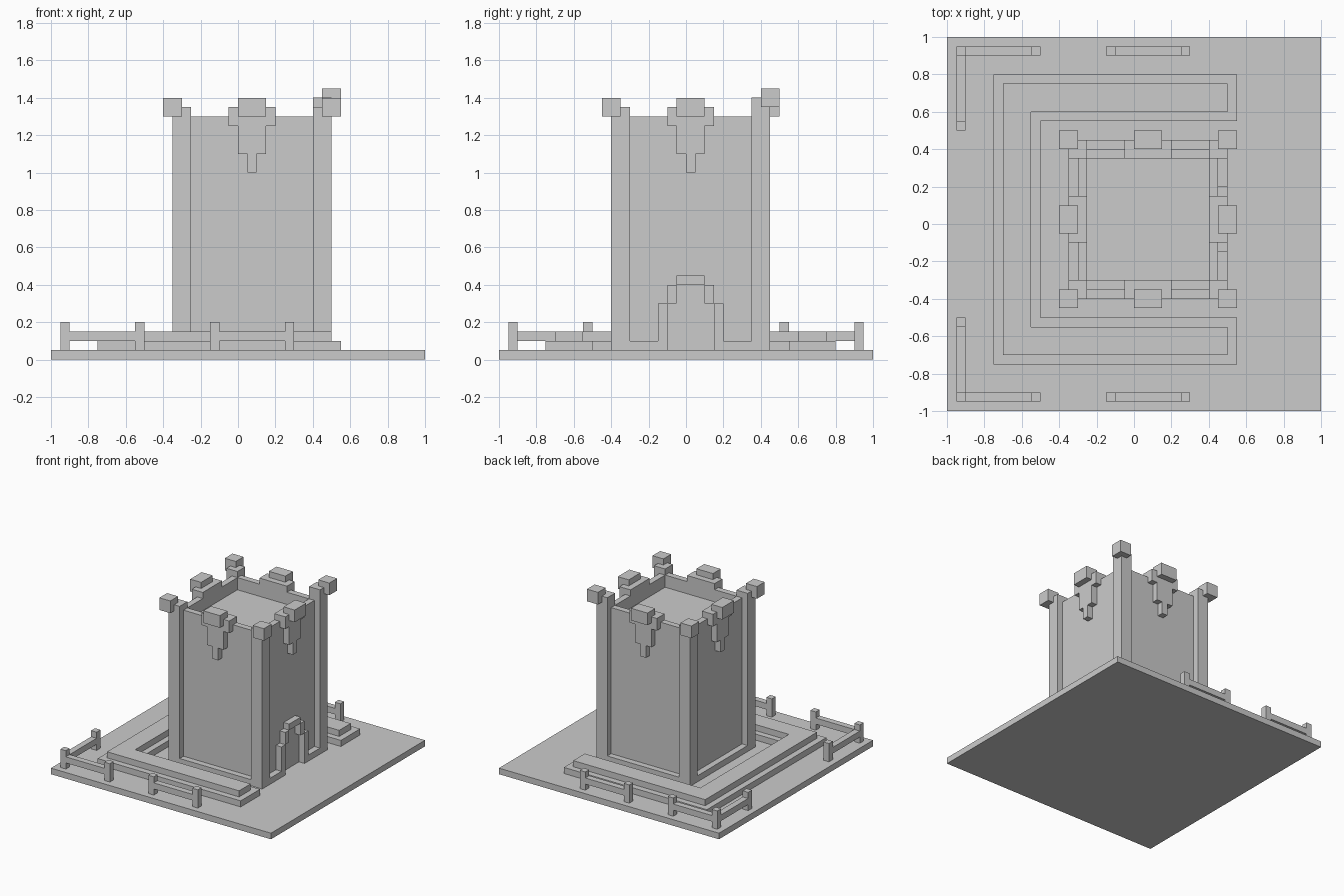
import bpy, bmesh, math
from mathutils import Matrix, Vector

cube = bpy.data.objects.get("Cube")
if cube:
    bpy.data.objects.remove(cube, do_unlink=True)

stone = bpy.data.materials.new("grey stone")
stone.use_nodes = True
GREY = (0.6, 0.6, 0.6, 1.0)
stone.diffuse_color = GREY
stone.node_tree.nodes["Principled BSDF"].inputs["Base Color"].default_value = GREY

CENTRE = Vector((0.075, 0.025, 0))   # middle of the tower plan


def finish(name, bm, loc=(0, 0, 0), turn=0):
    bmesh.ops.recalc_face_normals(bm, faces=bm.faces)
    mesh = bpy.data.meshes.new(name)
    bm.to_mesh(mesh)
    bm.free()
    mesh.materials.append(stone)
    ob = bpy.data.objects.new(name, mesh)
    ob.location = loc
    ob.rotation_euler.z = turn
    bpy.context.collection.objects.link(ob)
    return ob


def boxes(name, parts, loc=(0, 0, 0), turn=0):
    """One object from boxes given as (x0, x1, y0, y1, z0, z1)."""
    bm = bmesh.new()
    for x0, x1, y0, y1, z0, z1 in parts:
        mid = Vector((x0 + x1, y0 + y1, z0 + z1)) / 2
        size = Matrix.Diagonal((x1 - x0, y1 - y0, z1 - z0, 1))
        bmesh.ops.create_cube(bm, size=1, matrix=Matrix.Translation(mid) @ size)
    return finish(name, bm, loc, turn)


def notched_slab(name, x, y, notch_x, notch_y, z):
    """Slab with a rectangular notch open towards +x."""
    outline = [(x[0], y[0]), (x[1], y[0]), (x[1], notch_y[0]), (notch_x, notch_y[0]),
               (notch_x, notch_y[1]), (x[1], notch_y[1]), (x[1], y[1]), (x[0], y[1])]
    bm = bmesh.new()
    face = bm.faces.new([bm.verts.new((px, py, z[0])) for px, py in outline])
    top = bmesh.ops.extrude_face_region(bm, geom=[face])["geom"]
    bmesh.ops.translate(bm, vec=(0, 0, z[1] - z[0]),
                        verts=[v for v in top if isinstance(v, bmesh.types.BMVert)])
    return finish(name, bm)


# Ground and the two-tier surround, open on the door side
boxes("ground_plate", [(-1, 1, -1, 1, 0, 0.05)])
notched_slab("surround_lower", (-0.75, 0.55), (-0.75, 0.8), -0.5, (-0.5, 0.55), (0.05, 0.1))
notched_slab("surround_upper", (-0.7, 0.5), (-0.7, 0.75), -0.55, (-0.55, 0.6), (0.1, 0.15))

# Tower foot, notched at the doorway
notched_slab("tower_foot", (-0.35, 0.5), (-0.4, 0.45), 0.45, (-0.1, 0.15), (0.05, 0.1))

# Tower body and sunken roof with a raised rim
W, R = 0.375, 0.325
boxes("tower_body", [(-W, W, -W, W, 0.05, 1.2)], CENTRE)
boxes("tower_rim", [(-W, W, -W, -R, 1.2, 1.3), (-W, W, R, W, 1.2, 1.3),
                    (-W, -R, -R, R, 1.2, 1.3), (R, W, -R, R, 1.2, 1.3)], CENTRE)

# Corner pillars with offset caps; the back left one is taller
for i, side in enumerate(("front_left", "back_left", "back_right", "front_right")):
    lift = 0.05 if side == "back_left" else 0
    turn = i * math.pi / 2
    boxes("pillar_" + side, [(R, 0.425, -0.425, -R, 0.05, 1.35 + lift)], CENTRE, turn)
    boxes("cap_" + side, [(W, 0.475, -0.475, -W, 1.3 + lift, 1.4 + lift)], CENTRE, turn)

# Stepped pendant and merlon in the middle of each wall
for i, side in enumerate(("front", "left", "back", "right")):
    turn = i * math.pi / 2
    boxes("pendant_" + side, [(-0.125, 0.125, -0.425, -R, 1.25, 1.35),
                              (-0.075, 0.075, -0.425, -W, 1.1, 1.25),
                              (-0.025, 0.025, -0.425, -W, 1.0, 1.1)], CENTRE, turn)
    boxes("merlon_" + side, [(-0.075, 0.075, -0.475, -W, 1.3, 1.4)], CENTRE, turn)

# Stepped door arch
arch = [(W, 0.425, -0.075, 0.075, 0.4, 0.45)]
for s in (-1, 1):
    for inner, outer, z0, z1 in ((0.125, 0.175, 0.1, 0.3), (0.075, 0.125, 0.3, 0.4)):
        lo, hi = sorted((s * inner, s * outer))
        arch.append((W, 0.425, lo, hi, z0, z1))
boxes("door_arch", arch, CENTRE)


def post(x, y):
    return (x - 0.025, x + 0.025, y - 0.025, y + 0.025, 0.05, 0.2)


# Fences: a corner run and a straight run at the front and the back
E = 0.925
for s, side in ((-1, "front"), (1, "back")):
    y0, y1 = s * E - 0.025, s * E + 0.025
    lo, hi = sorted((s * 0.55, s * 0.9))
    boxes("corner_fence_" + side, [
        post(-E, s * E), post(-0.525, s * E), post(-E, s * 0.525),
        (-0.9, -0.55, y0, y1, 0.1, 0.15), (-0.95, -0.9, lo, hi, 0.1, 0.15)])
    boxes("straight_fence_" + side, [
        post(-0.125, s * E), post(0.275, s * E), (-0.1, 0.25, y0, y1, 0.1, 0.15)])
